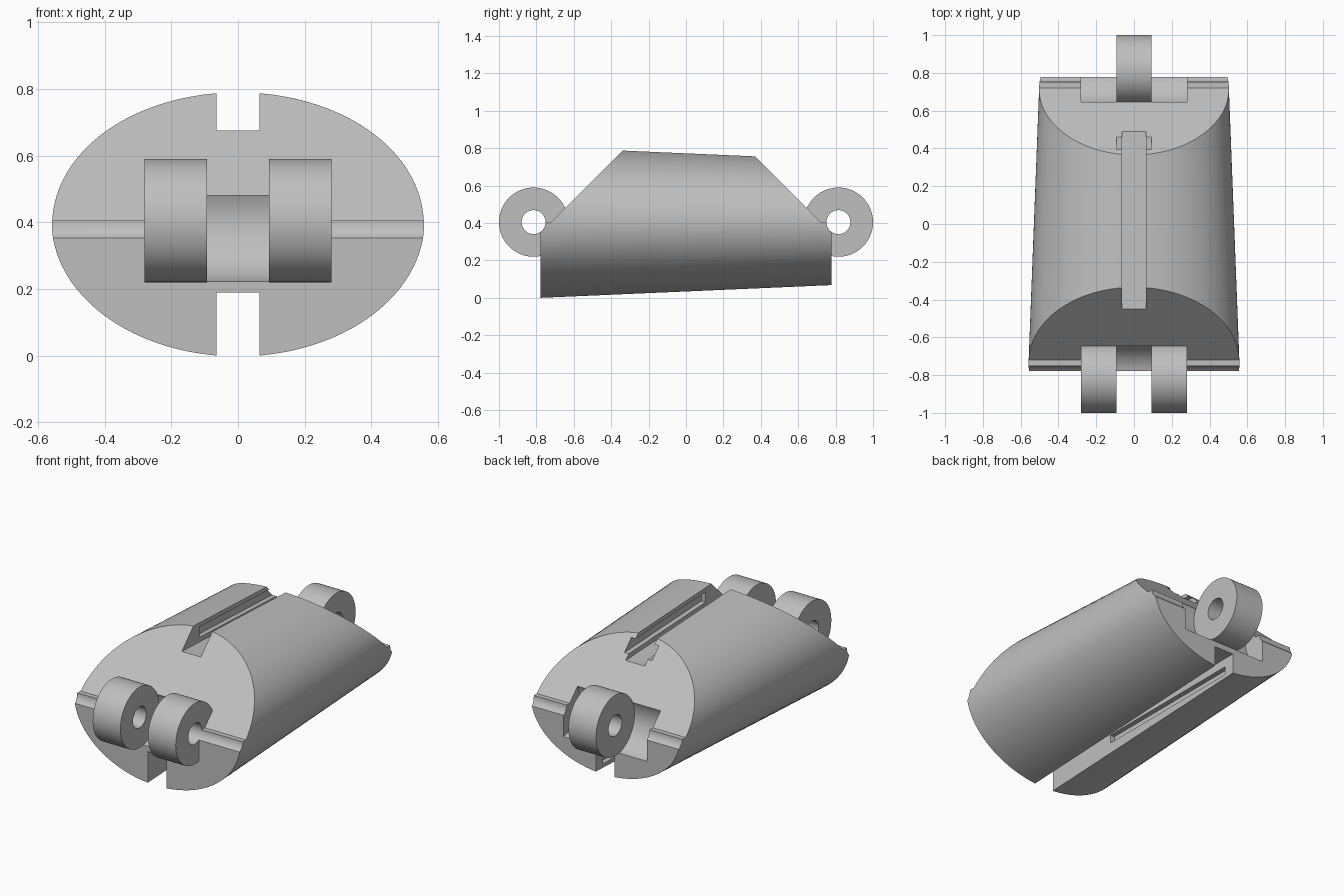
import bpy
from math import cos, sin, pi, radians

old = bpy.data.objects.get("Cube")
if old:
    bpy.data.objects.remove(old, do_unlink=True)

grey = bpy.data.materials.new("light grey")
grey.use_nodes = True
grey.diffuse_color = (0.52, 0.52, 0.52, 1)
grey.node_tree.nodes["Principled BSDF"].inputs["Base Color"].default_value = (0.52, 0.52, 0.52, 1)

MID_Z = 0.4035          # height of the body axis
HINGE_Y, HINGE_Z = 0.815, 0.405
KNUCKLE_R, BORE_R = 0.185, 0.064
INNER, OUTER = 0.093, 0.28
END_Y = 0.778


def loft(name, ring_a, ring_b):
    """Closed solid between two rings of matching points."""
    n = len(ring_a)
    faces = [(i, (i + 1) % n, n + (i + 1) % n, n + i) for i in range(n)]
    faces += [tuple(reversed(range(n))), tuple(range(n, 2 * n))]
    mesh = bpy.data.meshes.new(name)
    mesh.from_pydata(ring_a + ring_b, [], faces)
    obj = bpy.data.objects.new(name, mesh)
    bpy.context.collection.objects.link(obj)
    mesh.materials.append(grey)
    return obj


def prism(name, x0, x1, profile):
    """Profile in (y, z), counterclockwise, extruded along x."""
    return loft(name, [(x0, y, z) for y, z in profile], [(x1, y, z) for y, z in profile])


def circle(cy, cz, r, n=64):
    return [(cy + r * cos(2 * pi * i / n), cz + r * sin(2 * pi * i / n)) for i in range(n)]


def cut(obj, cutter):
    cutter.hide_render = True
    mod = obj.modifiers.new("cut", 'BOOLEAN')
    mod.operation = 'DIFFERENCE'
    mod.solver = 'EXACT'
    mod.object = cutter
    bpy.context.view_layer.objects.active = obj
    bpy.ops.object.modifier_apply(modifier=mod.name)
    bpy.data.objects.remove(cutter, do_unlink=True)


def smooth(obj):
    bpy.ops.object.select_all(action='DESELECT')
    obj.select_set(True)
    bpy.context.view_layer.objects.active = obj
    bpy.ops.object.shade_smooth_by_angle(angle=radians(25))


def ellipse(y, rx, rz, n=96):
    return [(rx * sin(2 * pi * i / n), y, MID_Z + rz * cos(2 * pi * i / n)) for i in range(n)]


# Tapered elliptical body
body = loft("body", ellipse(END_Y, 0.5, 0.338), ellipse(-END_Y, 0.56, 0.406))

# Sloped upper ends with a short flat ledge
for s in (-1, 1):
    pts = [(-1.1, HINGE_Z), (-0.72, HINGE_Z), (-0.3, 0.825), (-0.3, 1), (-1.1, 1)]
    if s > 0:
        pts = [(-y, z) for y, z in reversed(pts)]
    cut(body, prism("end_cutter", -1, 1, pts))

# Top and bottom slots running lengthwise
SLOT = 0.064
top_floor = lambda y: 0.656 - 0.0426 * y
cut(body, prism("top_slot_cutter", -SLOT, SLOT,
                [(-1, top_floor(-1)), (1, top_floor(1)), (1, 1), (-1, 1)]))
cut(body, prism("bottom_slot_cutter", -SLOT, SLOT, [(-1, -0.2), (1, -0.2), (1, 0.19), (-1, 0.19)]))

# Side grooves inside the slots
g0, g1 = -0.28, 0.71
cut(body, prism("top_groove_cutter", -INNER, INNER,
                [(g0, top_floor(g0) + 0.028), (g1, top_floor(g1) + 0.028),
                 (g1, top_floor(g1) + 0.092), (g0, top_floor(g0) + 0.092)]))
cut(body, prism("bottom_groove_cutter", -INNER, INNER,
                [(g0, 0.088), (g1, 0.088), (g1, 0.138), (g0, 0.138)]))

# Hinge pockets, knuckles and pin bores
side_spans = {"right": (-OUTER, -INNER), "left": (INNER, OUTER)}
mid_span = {"middle": (-INNER, INNER)}
for end, s, solid, hollow in (("front", -1, side_spans, mid_span),
                              ("back", 1, mid_span, side_spans)):
    y = s * HINGE_Y
    for a, b in hollow.values():
        cut(body, prism("pocket_cutter", a, b, circle(y, HINGE_Z, KNUCKLE_R + 0.001)))
    cut(body, prism("bore_cutter", -1, 1, circle(y, HINGE_Z, BORE_R)))
    for side, (a, b) in solid.items():
        knuckle = prism(f"{end}_{side}_knuckle", a, b, circle(y, HINGE_Z, KNUCKLE_R))
        cut(knuckle, prism("bore_cutter", -1, 1, circle(y, HINGE_Z, BORE_R)))
        smooth(knuckle)
smooth(body)
